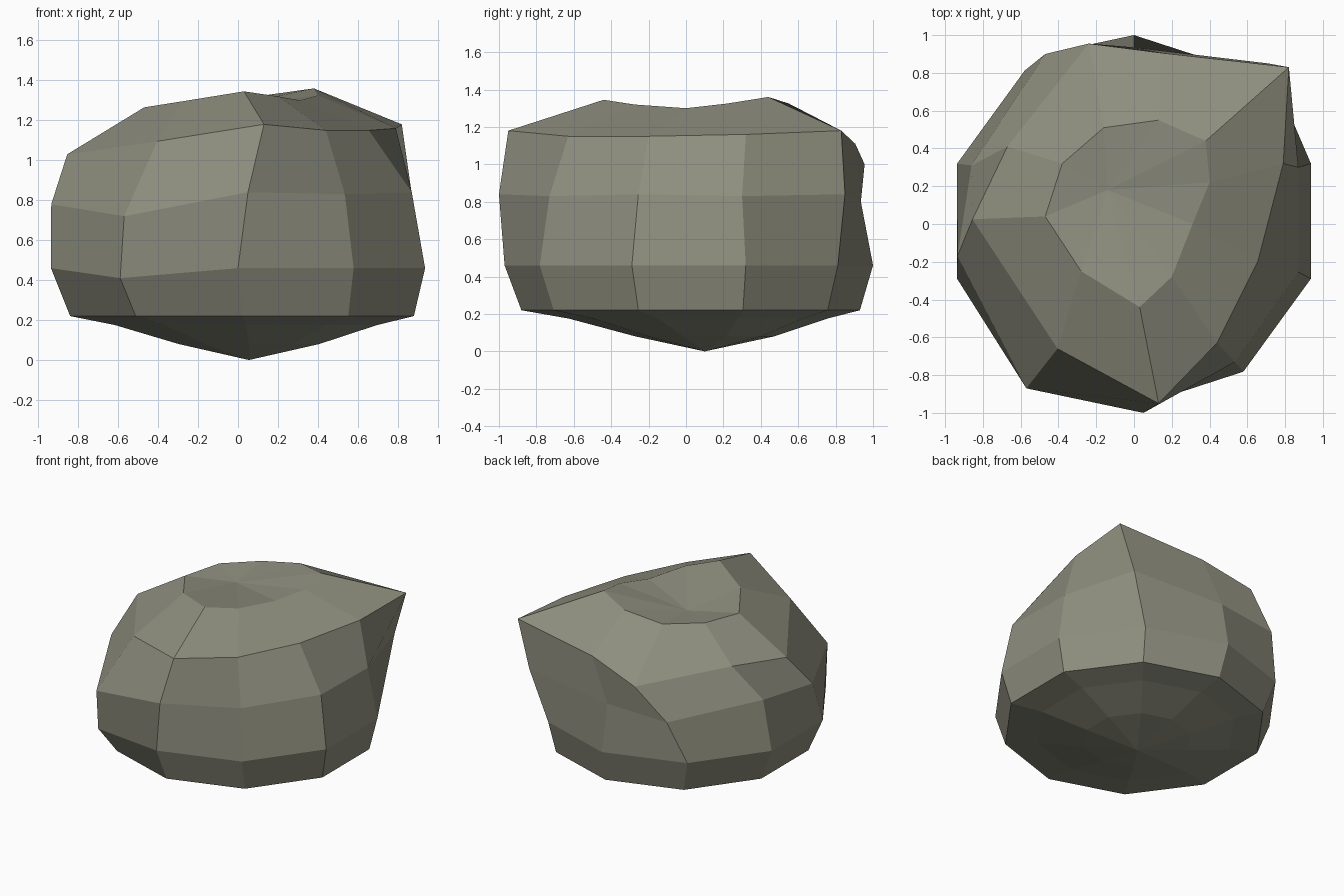
import bpy, bmesh, math

if "Cube" in bpy.data.objects:
    bpy.data.objects.remove(bpy.data.objects["Cube"])

SIDES = 10

def ring(cx, cy, r, z):
    """Level ten-sided ring, first corner at 18 degrees."""
    return [(cx + r * math.cos(math.radians(18 + 36 * i)),
             cy + r * math.sin(math.radians(18 + 36 * i)), z) for i in range(SIDES)]

# regular underside and waist
rings = [ring(0.055, 0.10, 0.37, 0.08),
         ring(0.04, 0.065, 0.69, 0.175),
         ring(0.02, 0.025, 0.905, 0.22),
         ring(0.0, 0.015, 0.985, 0.46)]
rings[3][6] = (-0.59, -0.82, 0.41)          # chipped front-left corner

# weathered upper rings, anticlockwise from 18 degrees
rings.append([(.87, .30, .83), (.71, .85, .84), (0, .935, .80), (-.47, .90, .77), (-.86, .31, .82),
              (-.935, -.17, .78), (-.57, -.87, .72), (.05, -1.0, .84), (.535, -.73, .83), (.87, -.255, .84)])
rings.append([(.79, .32, 1.16), (.82, .83, 1.18), (.15, .905, 1.11), (-.24, .955, 1.0), (-.67, .41, 1.06),
              (-.855, .025, 1.03), (-.405, -.66, 1.095), (.13, -.95, 1.18), (.44, -.63, 1.15), (.655, -.20, 1.15)])
rings.append([(.40, .22, 1.325), (.38, .44, 1.36), (.13, .55, 1.325), (-.16, .51, 1.28), (-.38, .32, 1.275),
              (-.47, .04, 1.265), (-.28, -.25, 1.295), (.03, -.44, 1.345), (.20, -.28, 1.32), (.31, 0, 1.30)])

# skin the rings and close both ends with fans
bm = bmesh.new()
loops = [[bm.verts.new(p) for p in r] for r in rings]
bottom = bm.verts.new((0.055, 0.10, 0.0))
top = bm.verts.new((-0.14, 0.18, 1.25))
for i in range(SIDES):
    j = (i + 1) % SIDES
    for a, b in zip(loops, loops[1:]):
        bm.faces.new((a[i], a[j], b[j], b[i]))
    bm.faces.new((bottom, loops[0][j], loops[0][i]))
    bm.faces.new((top, loops[-1][i], loops[-1][j]))
bmesh.ops.recalc_face_normals(bm, faces=bm.faces)

mesh = bpy.data.meshes.new("boulder")
bm.to_mesh(mesh)
bm.free()
stone = bpy.data.materials.new("olive grey stone")
stone.diffuse_color = (0.27, 0.27, 0.21, 1)
stone.use_nodes = True
stone.node_tree.nodes["Principled BSDF"].inputs["Base Color"].default_value = stone.diffuse_color
mesh.materials.append(stone)
bpy.context.collection.objects.link(bpy.data.objects.new("boulder", mesh))
